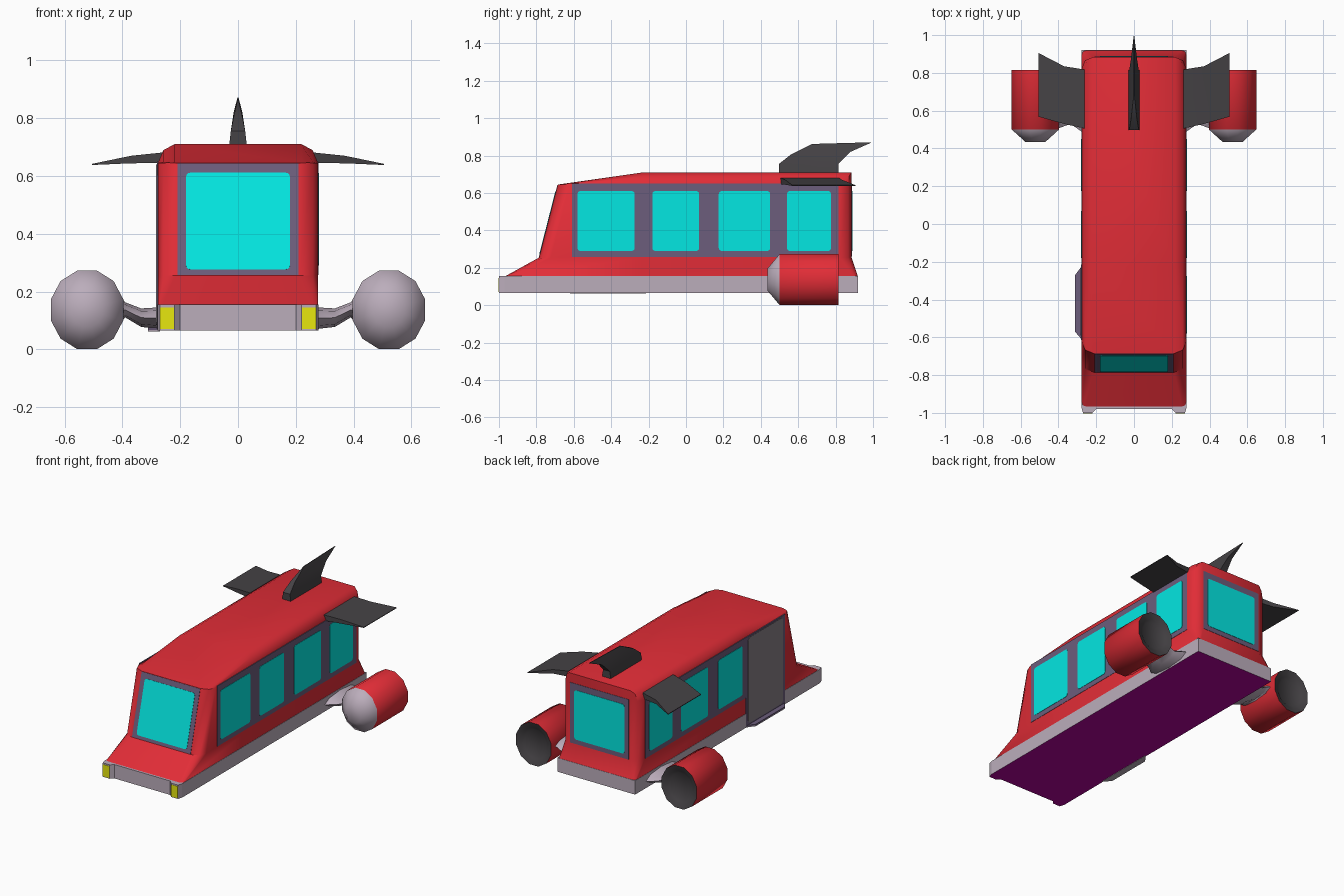
import bpy, bmesh, math
from mathutils import Vector

if "Cube" in bpy.data.objects:
    bpy.data.objects.remove(bpy.data.objects["Cube"])


def mat(name, r, g, b):
    m = bpy.data.materials.new(name)
    m.diffuse_color = (r, g, b, 1)
    m.use_nodes = True
    m.node_tree.nodes["Principled BSDF"].inputs["Base Color"].default_value = m.diffuse_color
    return m


RED = mat("red_paint", 0.76, 0.026, 0.038)
LILAC = mat("pale_lilac_metal", 0.50, 0.42, 0.50)
FRAME = mat("purple_grey_frame", 0.15, 0.11, 0.20)
CYAN = mat("cyan_glass", 0.001, 0.80, 0.76)
DARK = mat("dark_grey", 0.06, 0.055, 0.06)
YELLOW = mat("yellow_lamp", 0.85, 0.85, 0.005)
PURPLE = mat("purple_underside", 0.45, 0.001, 0.33)
DOOR = mat("door_grey", 0.24, 0.21, 0.235)
HW = 0.277  # half width of the cabin


def finish(name, bm, mats, smooth=None):
    bmesh.ops.remove_doubles(bm, verts=bm.verts, dist=0.0005)
    bmesh.ops.recalc_face_normals(bm, faces=bm.faces)
    me = bpy.data.meshes.new(name)
    bm.to_mesh(me)
    bm.free()
    for m in mats:
        me.materials.append(m)
    ob = bpy.data.objects.new(name, me)
    bpy.context.collection.objects.link(ob)
    if smooth:
        bpy.ops.object.select_all(action='DESELECT')
        ob.select_set(True)
        bpy.context.view_layer.objects.active = ob
        bpy.ops.object.shade_smooth_by_angle(angle=math.radians(smooth))
    return ob


def loft(rings, caps=(True, True), ids=None):
    """Bridge closed rings of equal length; ids gives a material per band."""
    bm = bmesh.new()
    rows = [[bm.verts.new(p) for p in ring] for ring in rings]
    n = len(rows[0])
    for k, (a, b) in enumerate(zip(rows, rows[1:])):
        for i in range(n):
            f = bm.faces.new((a[i], a[(i + 1) % n], b[(i + 1) % n], b[i]))
            f.material_index = ids[k] if ids else 0
    if caps[0]:
        bm.faces.new(rows[0]).material_index = ids[0] if ids else 0
    if caps[1]:
        bm.faces.new(rows[-1]).material_index = ids[-1] if ids else 0
    return bm, rows


def plate(name, origin, u, v, a0, a1, b0, b1, lift, m, r=0.0):
    """Thin panel with rounded corners, spanned by u and v, raised by lift."""
    u, v, o = Vector(u).normalized(), Vector(v).normalized(), Vector(origin)
    n = u.cross(v)
    pts = []
    for cx, cy, start in ((a1 - r, b1 - r, 0), (a0 + r, b1 - r, 90),
                          (a0 + r, b0 + r, 180), (a1 - r, b0 + r, 270)):
        for k in range(4 if r else 1):
            t = math.radians(start + 30 * k)
            pts.append(o + u * (cx + r * math.cos(t)) + v * (cy + r * math.sin(t)))
    bm, _ = loft([[p - n * 0.002 for p in pts], [p + n * lift for p in pts]])
    finish(name, bm, [m])


# Red cabin: horizontal rings from sill to roof, with rounded vertical corners
def roof_t(y):
    return min(1, max(0, (y + 0.685) / 0.455))


def body_ring(z, rise, yf, yb, hw, c):
    k = c * 0.29
    half = [(hw - c, yf), (hw - k, yf + k), (hw, yf + c), (hw, -0.23),
            (hw, yb - c), (hw - k, yb - k), (hw - c, yb)]
    pts = half + [(-x, y) for x, y in reversed(half)]
    return [(x, y, z + rise * roof_t(y)) for x, y in pts]


bm, rows = loft([body_ring(0.15, 0, -0.975, 0.92, HW, 0.02),
                 body_ring(0.255, 0, -0.785, 0.885, HW, 0.063),
                 body_ring(0.645, 0, -0.685, 0.885, HW, 0.063),
                 body_ring(0.645, 0.045, -0.685, 0.885, 0.258, 0.044),
                 body_ring(0.645, 0.065, -0.685, 0.885, 0.219, 0.005)],
                caps=(True, False))
top = rows[-1]
for i in range(6):
    bm.faces.new((top[i], top[i + 1], top[12 - i], top[13 - i]))
bmesh.ops.dissolve_degenerate(bm, dist=0.0005, edges=bm.edges)
finish("cabin", bm, [RED], 46)

# Pale lower skirt with proud front corners, purple underneath
outline = [(0.2, -0.98), (0.22, -1.0), (0.27, -1.0), (0.279, -0.97), (0.279, 0.92)]
outline += [(-x, y) for x, y in reversed(outline)]
bm, _ = loft([[(x, y, z) for x, y in outline] for z in (0.065, 0.155)])
bm.normal_update()
for f in bm.faces:
    if abs(f.normal.z) > 0.9 and f.calc_center_median().z < 0.1:
        f.material_index = 1
finish("lower_skirt", bm, [LILAC, PURPLE])

# Headlamps
for s in (-1, 1):
    plate("headlamp", (s * 0.245, -1.0, 0.108), (1, 0, 0), (0, 0, 1),
          -0.024, 0.024, -0.038, 0.038, 0.002, YELLOW)

# Windscreen and rear window
slope = Vector((0, 0.10, 0.39))
plate("windscreen_frame", (0, -0.785, 0.255), (1, 0, 0), slope,
      -0.21, 0.21, 0.002, slope.length - 0.002, 0.002, FRAME)
plate("windscreen", (0, -0.785, 0.255), (1, 0, 0), slope,
      -0.18, 0.18, 0.022, 0.367, 0.004, CYAN, 0.015)
plate("rear_window_frame", (0, 0.885, 0), (-1, 0, 0), (0, 0, 1),
      -0.21, 0.21, 0.26, 0.65, 0.002, FRAME)
plate("rear_window", (0, 0.885, 0), (-1, 0, 0), (0, 0, 1),
      -0.18, 0.18, 0.29, 0.61, 0.004, CYAN, 0.015)

# Side window bands (the left front bay is the door)
bays = [(-0.58, -0.275), (-0.18, 0.07), (0.175, 0.45), (0.54, 0.775)]
for s in (1, -1):
    start = -0.61 if s > 0 else -0.22
    for name, spans, z0, z1, lift, m, r in (
            ("window_band", [(start, 0.815)], 0.258, 0.65, 0.002, FRAME, 0),
            ("side_window", bays if s > 0 else bays[1:], 0.29, 0.61, 0.004, CYAN, 0.015)):
        for y0, y1 in spans:
            a, b = sorted((s * y0, s * y1))
            plate(name, (s * HW, 0, 0), (0, s, 0), (0, 0, 1), a, b, z0, z1, lift, m, r)

# Left door and its small step
plate("door_frame", (-HW, 0, 0), (0, -1, 0), (0, 0, 1),
      0.215, 0.615, 0.07, 0.65, 0.004, FRAME)
plate("door", (-HW, 0, 0), (0, -1, 0), (0, 0, 1),
      0.235, 0.59, 0.085, 0.64, 0.006, DOOR, 0.02)
step = [(-0.27, -0.62), (-0.312, -0.57), (-0.312, -0.27), (-0.27, -0.215)]
bm, _ = loft([[(x, y, z) for x, y in step] for z in (0.063, 0.068, 0.076)], ids=[0, 1])
finish("door_step", bm, [LILAC, FRAME])

# Engine pods, arms and side wings, one set per side
for s in (-1, 1):
    rings = []
    for y, r in ((0.435, 0.06), (0.5, 0.141), (0.815, 0.141), (0.80, 0.10), (0.79, 0.085)):
        rings.append([(s * 0.522 + 0.92 * r * math.cos(a), y, 0.137 + r * math.sin(a))
                      for a in [math.radians(15 + 30 * k) for k in range(12)]])
    bm, _ = loft(rings, ids=[0, 1, 2, 2])
    finish("engine_pod", bm, [LILAC, RED, DARK], 60)

    # arm: narrow neck flaring into the skirt and into the pod
    rings = []
    for x, y, ry, z, rz in ((0.265, 0.65, 0.17, 0.108, 0.038), (0.335, 0.65, 0.12, 0.110, 0.032),
                            (0.39, 0.64, 0.13, 0.137, 0.026), (0.43, 0.64, 0.15, 0.137, 0.07)):
        rings.append([(s * x, y + ry * math.cos(k * math.pi / 4), z + rz * math.sin(k * math.pi / 4))
                      for k in range(8)])
    bm, _ = loft(rings)
    finish("engine_arm", bm, [LILAC], 70)

    # blunt-edged wing, thick at the root and thin at the tip
    rings = []
    for x, y0, y1, zt, zb in ((0.245, 0.502, 0.815, 0.683, 0.645), (0.37, 0.53, 0.835, 0.670, 0.644),
                              (0.505, 0.568, 0.905, 0.642, 0.638)):
        rings.append([(s * x, y0, zb), (s * x, y0, zt), (s * x, y1, zt), (s * x, y1, zb)])
    bm, _ = loft(rings)
    finish("side_wing", bm, [DARK], 40)

# Swept roof fin, blunt at the base and thin at the tip
rings = []
for y0, z0, y1, z1, w in ((0.497, 0.70, 0.815, 0.70, 0.031), (0.497, 0.755, 0.815, 0.755, 0.025),
                          (0.56, 0.805, 0.88, 0.82, 0.015), (0.675, 0.862, 0.995, 0.871, 0.002)):
    rings.append([(w, y0, z0), (w, y1, z1), (-w, y1, z1), (-w, y0, z0)])
bm, _ = loft(rings)
finish("roof_fin", bm, [DARK], 40)
